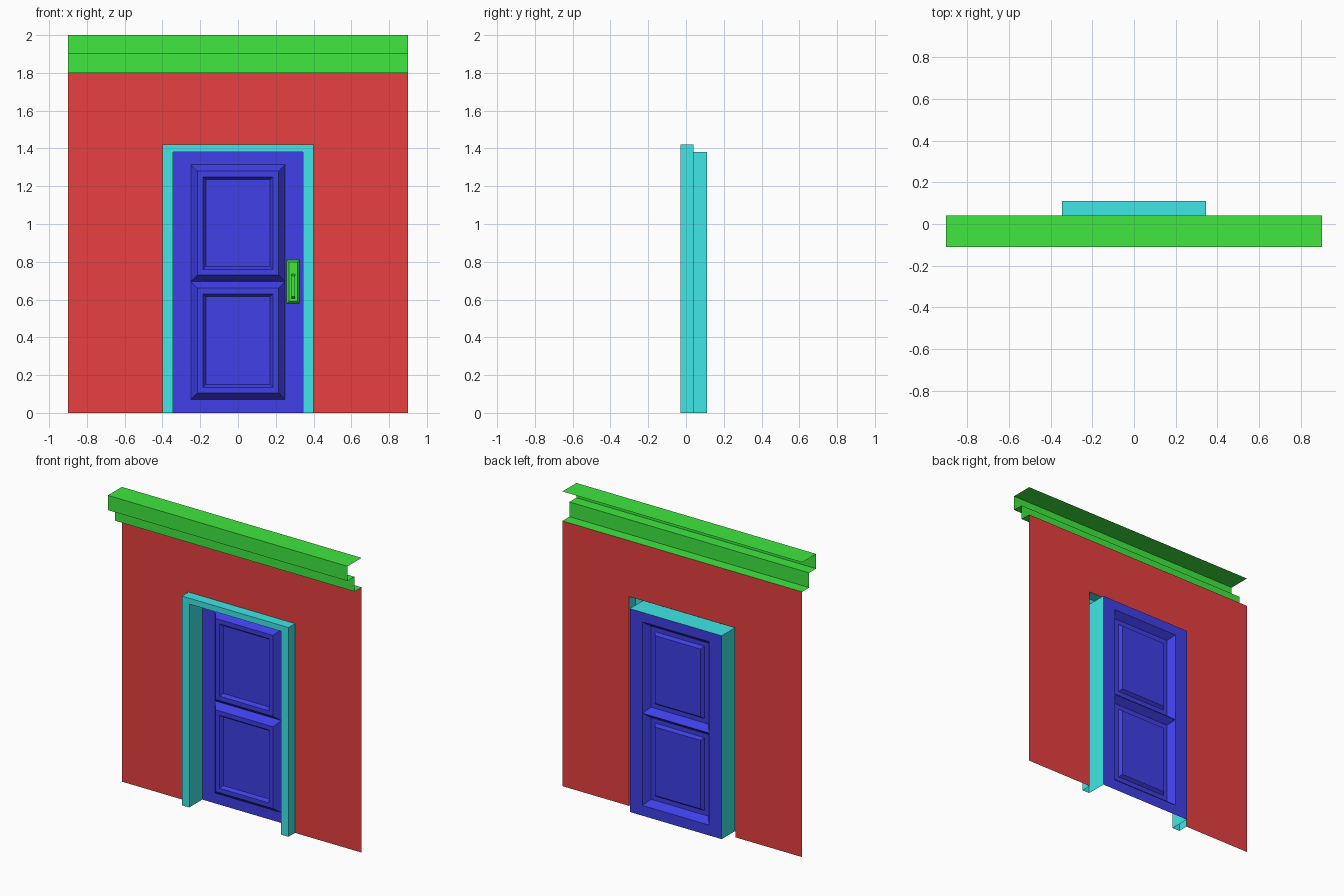
import bpy, bmesh

if "Cube" in bpy.data.objects:
    bpy.data.objects.remove(bpy.data.objects["Cube"])


def material(name, rgb):
    m = bpy.data.materials.new(name)
    m.diffuse_color = (*rgb, 1)
    m.use_nodes = True
    m.node_tree.nodes["Principled BSDF"].inputs["Base Color"].default_value = m.diffuse_color
    return m


RED = material("red", (0.8, 0.05, 0.05))
GREEN = material("green", (0.05, 0.8, 0.05))
BLUE = material("blue", (0.05, 0.05, 0.8))
CYAN = material("cyan", (0.05, 0.8, 0.8))


def skin(bm, loops, closed=False, cap=False):
    """Join successive point loops with quads, optionally filling the last."""
    rows = [[bm.verts.new(p) for p in lp] for lp in loops]
    n = len(rows[0])
    for a, b in zip(rows, rows[1:]):
        for i in range(n if closed else n - 1):
            j = (i + 1) % n
            bm.faces.new((a[i], a[j], b[j], b[i]))
    if cap:
        bm.faces.new(rows[-1])


def finish(name, bm, mat):
    bmesh.ops.remove_doubles(bm, verts=bm.verts, dist=0.0005)
    me = bpy.data.meshes.new(name)
    bm.to_mesh(me)
    bm.free()
    me.materials.append(mat)
    ob = bpy.data.objects.new(name, me)
    bpy.context.collection.objects.link(ob)
    return ob


def arch(w, h, y):
    """Doorway outline, open at the floor."""
    return [(w, y, 0), (w, y, h), (-w, y, h), (-w, y, 0)]


def rect(x0, x1, z0, z1, y, inset=0.0):
    x0, x1, z0, z1 = x0 + inset, x1 - inset, z0 + inset, z1 - inset
    return [(x0, y, z0), (x1, y, z0), (x1, y, z1), (x0, y, z1)]


WALL_Y, TRIM_Y, DOOR_Y = 0.04, -0.03, 0.11

# Wall sheet with doorway
bm = bmesh.new()
skin(bm, [arch(0.9, 1.8, WALL_Y), arch(0.4, 1.42, WALL_Y)])
finish("wall", bm, RED)

# Stepped cornice, open at the ends and back
bm = bmesh.new()
profile = [(WALL_Y, 2), (-0.11, 2), (-0.11, 1.9), (-0.035, 1.9),
           (-0.035, 1.8), (WALL_Y, 1.8)]
skin(bm, [[(0.9, y, z), (-0.9, y, z)] for y, z in profile])
finish("cornice", bm, GREEN)

# Door trim and deep reveal
bm = bmesh.new()
skin(bm, [arch(0.4, 1.42, WALL_Y), arch(0.4, 1.42, TRIM_Y),
          arch(0.345, 1.38, TRIM_Y), arch(0.345, 1.38, DOOR_Y)])
finish("door_frame", bm, CYAN)

# Door leaf with two raised mouldings around sunken panels
bm = bmesh.new()
skin(bm, [rect(-0.345, 0.345, 0, 1.38, DOOR_Y),
          rect(-0.25, 0.25, 0.07, 1.315, DOOR_Y)], closed=True)
for z0, z1 in ((0.07, 0.695), (0.695, 1.315)):
    steps = [(0, DOOR_Y), (0.035, 0.068), (0.065, 0.068), (0.08, 0.088)]
    skin(bm, [rect(-0.25, 0.25, z0, z1, y, i) for i, y in steps],
         closed=True, cap=True)
finish("door", bm, BLUE)

# Handle plate with bevelled rim
bm = bmesh.new()
skin(bm, [rect(0.258, 0.326, 0.578, 0.81, y, i)
          for i, y in ((0, DOOR_Y), (0.012, 0.095))], closed=True, cap=True)
finish("handle_plate", bm, GREEN)

# Bowed pull grip
bm = bmesh.new()
path = [((0.095, 0.735), (0.095, 0.715)), ((0.06, 0.725), (0.07, 0.71)),
        ((0.06, 0.615), (0.07, 0.63)), ((0.095, 0.605), (0.095, 0.625))]
skin(bm, [[(0.283, *a), (0.283, *b), (0.303, *b), (0.303, *a)]
          for a, b in path], closed=True)
bmesh.ops.recalc_face_normals(bm, faces=bm.faces)
finish("handle_grip", bm, GREEN)
